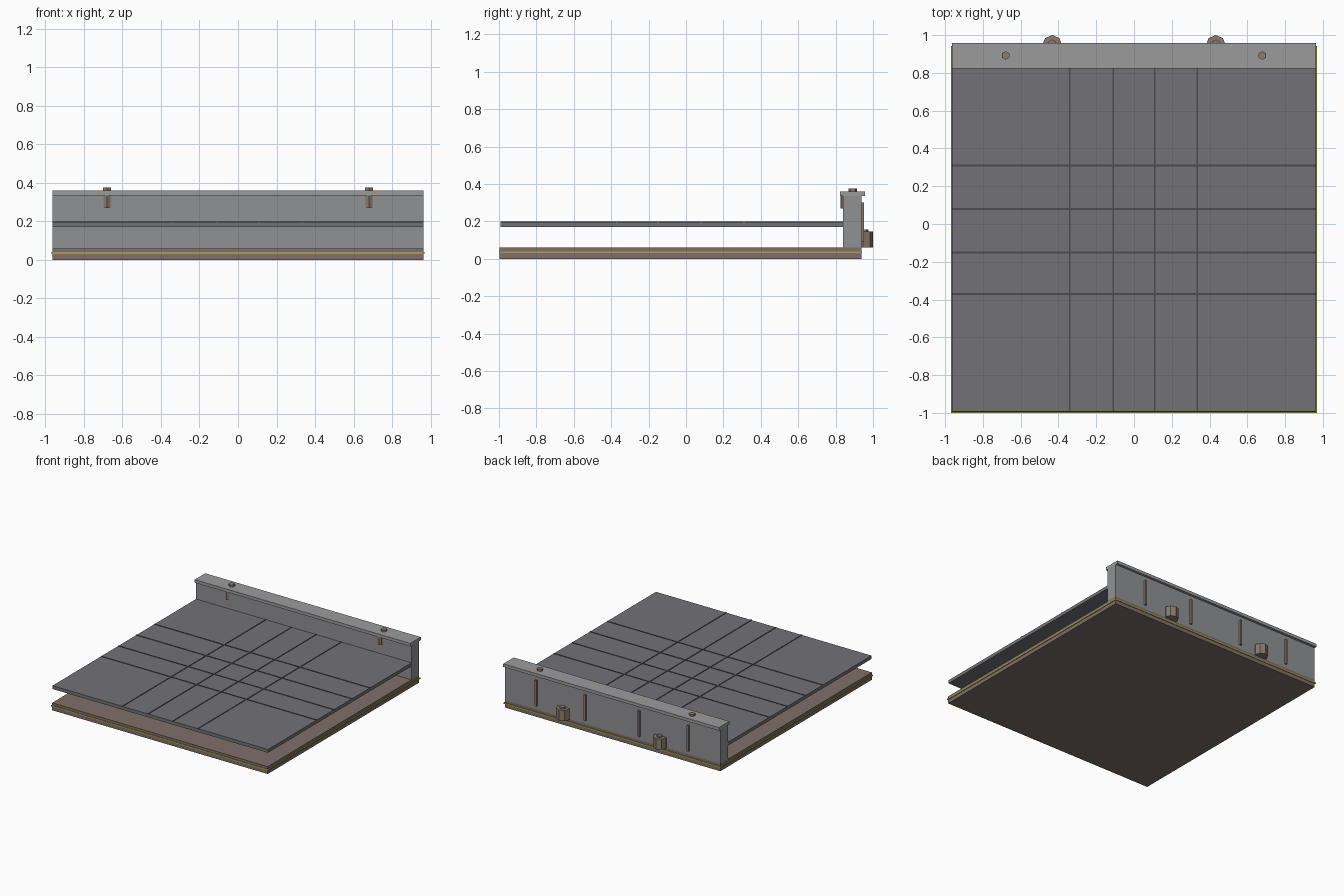
import bpy, math

if "Cube" in bpy.data.objects:
    bpy.data.objects.remove(bpy.data.objects["Cube"])


def material(name, rgb):
    m = bpy.data.materials.new(name)
    m.diffuse_color = (*rgb, 1)
    m.use_nodes = True
    m.node_tree.nodes["Principled BSDF"].inputs["Base Color"].default_value = m.diffuse_color
    return m


BROWN = material("brown", (0.21, 0.165, 0.14))
YELLOW = material("yellow", (0.42, 0.34, 0.08))
DARK = material("dark_grey", (0.17, 0.17, 0.185))
SEAM = material("seam_grey", (0.07, 0.07, 0.08))
GREY = material("wall_grey", (0.28, 0.285, 0.295))
CAP = material("cap_grey", (0.33, 0.33, 0.33))
RUST = material("rust", (0.25, 0.2, 0.16))


def box(name, x, y, z, mat):
    """Box from (min, max) pairs."""
    bpy.ops.mesh.primitive_cube_add(size=1, location=[(a + b) / 2 for a, b in (x, y, z)])
    o = bpy.context.object
    o.name = name
    o.scale = [b - a for a, b in (x, y, z)]
    bpy.ops.object.transform_apply(location=False, rotation=False)
    o.data.materials.append(mat)
    return o


def prism(name, x, y, z, r, sides, mat):
    bpy.ops.mesh.primitive_cylinder_add(vertices=sides, radius=r, depth=z[1] - z[0],
                                        location=(x, y, (z[0] + z[1]) / 2))
    o = bpy.context.object
    o.name = name
    o.data.materials.append(mat)
    return o


W = 0.963
# layered base with a protruding yellow trim
box("base_lower", (-W, W), (-0.996, 0.937), (0, 0.03), BROWN)
box("base_trim", (-W - 0.006, W + 0.006), (-1.0, 0.942), (0.03, 0.04), YELLOW)
box("base_upper", (-W, W), (-0.996, 0.937), (0.04, 0.06), BROWN)

# raised floor sheet with crossing seams
box("floor_sheet", (-W, W), (-0.992, 0.845), (0.17, 0.197), DARK)
for x in (-0.34, -0.11, 0.11, 0.335):
    box("seam_long", (x - 0.005, x + 0.005), (-0.993, 0.84), (0.195, 0.2), SEAM)
for y in (-0.37, -0.15, 0.08, 0.31):
    box("seam_cross", (-W, W), (y - 0.005, y + 0.005), (0.195, 0.2), SEAM)

# back wall and cap
box("back_wall", (-W, W), (0.84, 0.937), (0.06, 0.335), GREY)
box("wall_cap", (-W, W), (0.823, 0.957), (0.335, 0.36), CAP)

for s in (-1, 1):
    # cap bolts and the brackets below them
    prism("cap_bolt", s * 0.68, 0.892, (0.355, 0.376), 0.023, 6, RUST)
    prism("front_bracket", s * 0.68, 0.845, (0.27, 0.336), 0.02, 6, RUST)
    # ribs on the rear face
    for x in (0.24, 0.68):
        box("rear_rib", (s * x - 0.008, s * x + 0.008), (0.93, 0.951), (0.09, 0.3), RUST)
    # rear bosses with small caps
    prism("rear_boss", s * 0.433, 0.947, (0.06, 0.145), 0.053, 8, RUST)
    prism("boss_cap", s * 0.433, 0.955, (0.14, 0.157), 0.022, 6, RUST)
